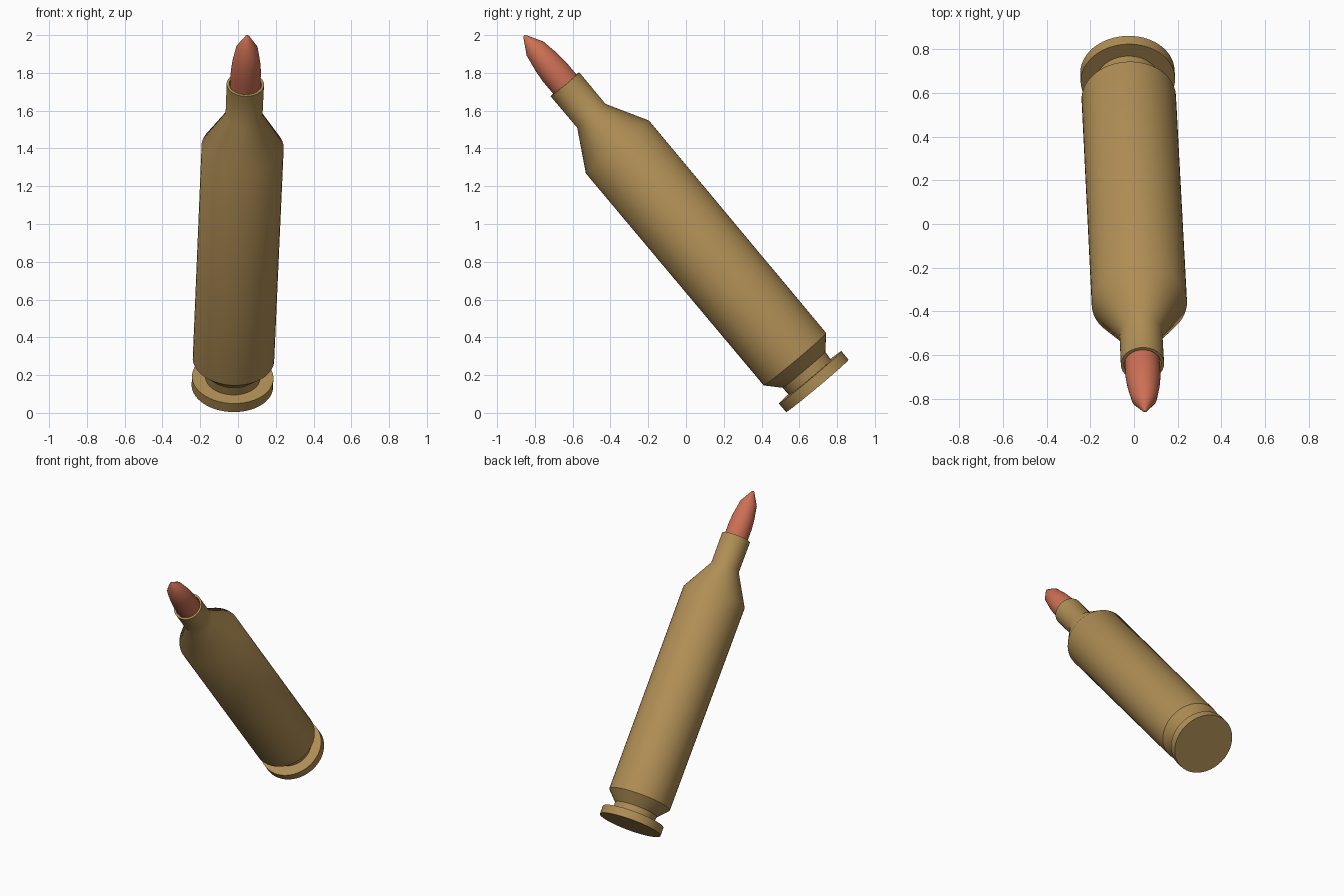
import bpy, bmesh, math
from mathutils import Vector

if "Cube" in bpy.data.objects:
    bpy.data.objects.remove(bpy.data.objects["Cube"])

SEGMENTS = 48
BASE = Vector((-0.03, 0.695, 0.143))
TIP = Vector((0.05, -0.857, 1.998))
AXIS = TIP - BASE
LENGTH = AXIS.length


def material(name, color):
    mat = bpy.data.materials.new(name)
    mat.diffuse_color = (*color, 1)
    mat.use_nodes = True
    mat.node_tree.nodes["Principled BSDF"].inputs["Base Color"].default_value = mat.diffuse_color
    return mat


def lathe(name, profile, mat):
    """Revolve (radius, height) rings, cap both ends and tilt onto the axis."""
    bm = bmesh.new()
    rings = []
    for r, h in profile:
        rings.append([bm.verts.new((r * math.cos(a), r * math.sin(a), h))
                      for a in (2 * math.pi * i / SEGMENTS for i in range(SEGMENTS))])
    for low, high in zip(rings, rings[1:]):
        for i in range(SEGMENTS):
            j = (i + 1) % SEGMENTS
            bm.faces.new((low[i], low[j], high[j], high[i]))
    bm.faces.new(rings[0][::-1])
    bm.faces.new(rings[-1])
    bmesh.ops.recalc_face_normals(bm, faces=bm.faces)
    rot = AXIS.to_track_quat('Z', 'Y').to_matrix().to_4x4()
    bmesh.ops.transform(bm, matrix=rot, verts=bm.verts)
    bmesh.ops.translate(bm, vec=BASE, verts=bm.verts)
    mesh = bpy.data.meshes.new(name)
    bm.to_mesh(mesh)
    bm.free()
    mesh.materials.append(mat)
    obj = bpy.data.objects.new(name, mesh)
    bpy.context.collection.objects.link(obj)
    bpy.ops.object.select_all(action='DESELECT')
    obj.select_set(True)
    bpy.context.view_layer.objects.active = obj
    bpy.ops.object.shade_smooth_by_angle(angle=math.radians(32))
    return obj


brass = material("brass", (0.43, 0.27, 0.09))
copper = material("copper", (0.61, 0.16, 0.09))

# Case: rim, extractor groove, body, shoulder, neck with a recessed mouth
lathe("cartridge_case", [
    (0.216, 0.0), (0.216, 0.059), (0.145, 0.059), (0.148, 0.111),
    (0.216, 0.184), (0.218, 1.65), (0.098, 1.865), (0.099, 2.083),
    (0.085, 2.083), (0.085, 2.04)], brass)

# Bullet seated in the neck
lathe("bullet", [
    (0.080, 2.0), (0.080, 2.12), (0.080, 2.17), (0.074, 2.235),
    (0.058, 2.33), (0.010, LENGTH - 0.006), (0.003, LENGTH)], copper)
